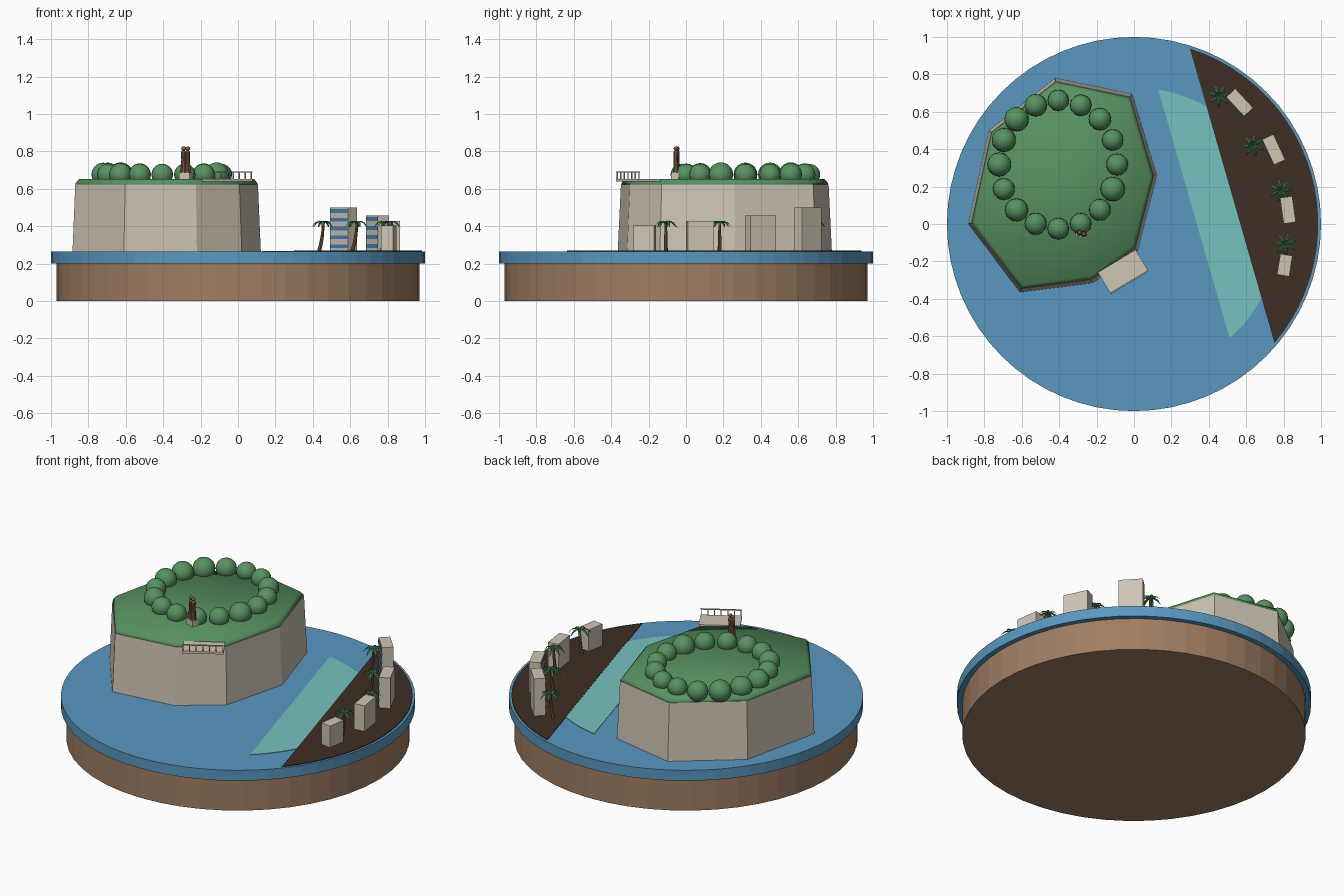
import bpy, bmesh, math, random
from mathutils import Vector, Matrix

random.seed(4)
if "Cube" in bpy.data.objects:
    bpy.data.objects.remove(bpy.data.objects["Cube"], do_unlink=True)


def material(name, r, g, b):
    """Flat material from 8-bit display values."""
    lin = [((c / 255 + 0.055) / 1.055) ** 2.4 for c in (r, g, b)] + [1]
    m = bpy.data.materials.new(name)
    m.use_nodes = True
    m.diffuse_color = lin
    m.node_tree.nodes["Principled BSDF"].inputs["Base Color"].default_value = lin
    return m


WATER = material("water_blue", 90, 152, 192)
LAGOON = material("lagoon_teal", 118, 194, 193)
EARTH = material("earth_brown", 160, 126, 99)
SHORE = material("dark_shore", 62, 46, 37)
STONE = material("pale_stone", 206, 197, 181)
GRASS = material("grass_green", 88, 146, 96)
TRUNK = material("trunk_brown", 128, 90, 68)
LEAF = material("palm_green", 62, 118, 80)
GLASS = material("window_blue", 72, 132, 178)


def finish(bm, name, mat, smooth=False):
    bmesh.ops.recalc_face_normals(bm, faces=bm.faces)
    me = bpy.data.meshes.new(name)
    bm.to_mesh(me)
    bm.free()
    me.materials.append(mat)
    for p in me.polygons:
        p.use_smooth = smooth
    ob = bpy.data.objects.new(name, me)
    bpy.context.collection.objects.link(ob)
    return ob


def loft(name, rings, mat, smooth=False):
    """Skin a stack of equal rings and cap both ends."""
    bm = bmesh.new()
    rows = [[bm.verts.new(p) for p in ring] for ring in rings]
    n = len(rows[0])
    for a, b in zip(rows, rows[1:]):
        for i in range(n):
            j = (i + 1) % n
            bm.faces.new((a[i], a[j], b[j], b[i]))
    bm.faces.new(rows[0])
    bm.faces.new(rows[-1])
    return finish(bm, name, mat, smooth)


def circle(x, y, z, r, n):
    return [(x + r * math.cos(math.tau * i / n), y + r * math.sin(math.tau * i / n), z)
            for i in range(n)]


def plate(name, outline, z0, z1, mat):
    return loft(name, [[(x, y, z) for x, y in outline] for z in (z0, z1)], mat)


def box(name, frame, centre, size, mat):
    bm = bmesh.new()
    bmesh.ops.create_cube(bm, size=1, matrix=frame @ Matrix.Translation(centre)
                          @ Matrix.Diagonal((*size, 1)))
    return finish(bm, name, mat)


def ball(name, centre, r, mat, seg=20):
    bm = bmesh.new()
    bmesh.ops.create_uvsphere(bm, u_segments=seg, v_segments=seg // 2, radius=r,
                              matrix=Matrix.Translation(centre))
    return finish(bm, name, mat, True)


def frame_at(x, y, z, degrees):
    return Matrix.Translation((x, y, z)) @ Matrix.Rotation(math.radians(degrees), 4, 'Z')


# Round base and sea
loft("earth_base", [circle(0, 0, z, 0.97, 48) for z in (0, 0.2)], EARTH)
loft("sea", [circle(0, 0, z, 1.0, 64) for z in (0.2, 0.265)], WATER)
SEA = 0.265

# Shore segment and shallow band share one slanted coastline
TILT = math.atan2(0.276, 0.961)
COAST = 0.546


def arc(r, a0, a1, cx=0, cy=0, n=24):
    return [(cx + r * math.cos(TILT + a0 + (a1 - a0) * i / n),
             cy + r * math.sin(TILT + a0 + (a1 - a0) * i / n)) for i in range(n + 1)]


half = math.acos(COAST / 0.985)
plate("shore", arc(0.985, -half, half), SEA - 0.002, SEA + 0.004, SHORE)
R = 0.763
outer, inner = math.acos(0.323 / R), math.acos(COAST / R)
plate("shallow_lagoon", arc(R, -outer, -inner, 0.01, -0.035, 8)
      + arc(R, inner, outer, 0.01, -0.035, 8), SEA - 0.002, SEA + 0.003, LAGOON)

# Rock mesa with a rounded grass cap
OUTLINE = [(-0.885, 0.0), (-0.61, -0.365), (-0.22, -0.315), (0.02, -0.14),
           (0.122, 0.26), (-0.01, 0.695), (-0.42, 0.78), (-0.775, 0.5)]
CX, CY = -0.39, 0.2


def mesa_ring(scale, z):
    return [(CX + (x - CX) * scale, CY + (y - CY) * scale, z) for x, y in OUTLINE]


loft("mesa_rock", [mesa_ring(1, SEA - 0.002), mesa_ring(0.97, 0.622)], STONE)
loft("grass_cap", [mesa_ring(0.965, 0.618), mesa_ring(0.965, 0.63),
                   mesa_ring(0.93, 0.652)], GRASS, True)
TOP = 0.652

# Ring of round trees
for i in range(16):
    a = math.tau * i / 16
    r = random.uniform(0.056, 0.066)
    ball(f"round_tree_{i + 1}", (-0.405 + 0.315 * math.cos(a), 0.318 + 0.343 * math.sin(a),
                                 TOP + 0.024), r, GRASS)

# Twin-figure statue on a pedestal
statue = frame_at(-0.28, -0.05, TOP, -20)
box("statue_pedestal", statue, (0, 0, 0.018), (0.06, 0.042, 0.036), STONE)
for side, label in ((-1, "right"), (1, "left")):
    x, y, _ = statue @ Vector((side * 0.012, 0, 0))
    loft(f"statue_body_{label}", [circle(x, y, TOP + h, r, 10) for h, r in
                                  ((0.034, 0.016), (0.1, 0.012), (0.145, 0.013), (0.155, 0.006))],
         TRUNK)
    ball(f"statue_head_{label}", (x, y, TOP + 0.163), 0.012, TRUNK, 12)

# Lookout deck with railing
deck = frame_at(-0.058, -0.256, 0.645, 31)
box("lookout_deck", deck, (0, 0, 0), (0.235, 0.135, 0.014), STONE)
for i in range(7):
    box(f"rail_post_{i + 1}", deck, (-0.113 + 0.226 * i / 6, -0.063, 0.025),
        (0.005, 0.005, 0.04), STONE)
box("rail_top", deck, (0, -0.063, 0.044), (0.235, 0.007, 0.006), STONE)

# Shore towers; the two tallest have window bands facing the water
TOWERS = [(0.565, 0.65, 43, 0.14, 0.235, 5), (0.747, 0.398, 25, 0.15, 0.193, 4),
          (0.823, 0.075, 8, 0.14, 0.163, 0), (0.806, -0.22, -9, 0.112, 0.138, 0)]
for k, (x, y, turn, length, height, bands) in enumerate(TOWERS, 1):
    f = frame_at(x, y, SEA, turn)
    box(f"tower_{k}", f, (0, 0, height / 2), (0.066, length, height), STONE)
    for b in range(bands):
        box(f"tower_{k}_windows_{b + 1}", f, (-0.033, 0, height * (b + 0.6) / bands),
            (0.006, length * 0.96, 0.02), GLASS)


# Palms: curved trunk and drooping folded fronds
def palm(name, x, y, lean, turn):
    path = [(lean * (1 - t) ** 2, 0.15 * t) for t in (0, 0.25, 0.5, 0.75, 1)]
    loft(name + "_trunk", [circle(x - dx, y, SEA + h, 0.011 - 0.03 * h, 8) for dx, h in path],
         TRUNK)
    bm = bmesh.new()
    for i in range(7):
        m = frame_at(x, y, SEA + 0.148, turn + i * 360 / 7)
        rows = []
        for d, w, h in ((0, 0.004, 0), (0.022, 0.009, 0.016), (0.045, 0.008, 0.007),
                        (0.064, 0.002, -0.018)):
            rows.append([bm.verts.new(m @ Vector((d, s * w, h - abs(s) * w * 0.5)))
                         for s in (-1, 0, 1)])
        for a, b in zip(rows, rows[1:]):
            for j in (0, 1):
                bm.faces.new((a[j], b[j], b[j + 1], a[j + 1]))
    finish(bm, name + "_fronds", LEAF)


PALMS = [(0.455, 0.685, 0.022, 10), (0.635, 0.42, 0.025, 30),
         (0.785, 0.18, 0.015, 0), (0.808, -0.108, 0.015, 20)]
for k, p in enumerate(PALMS, 1):
    palm(f"palm_{k}", *p)
